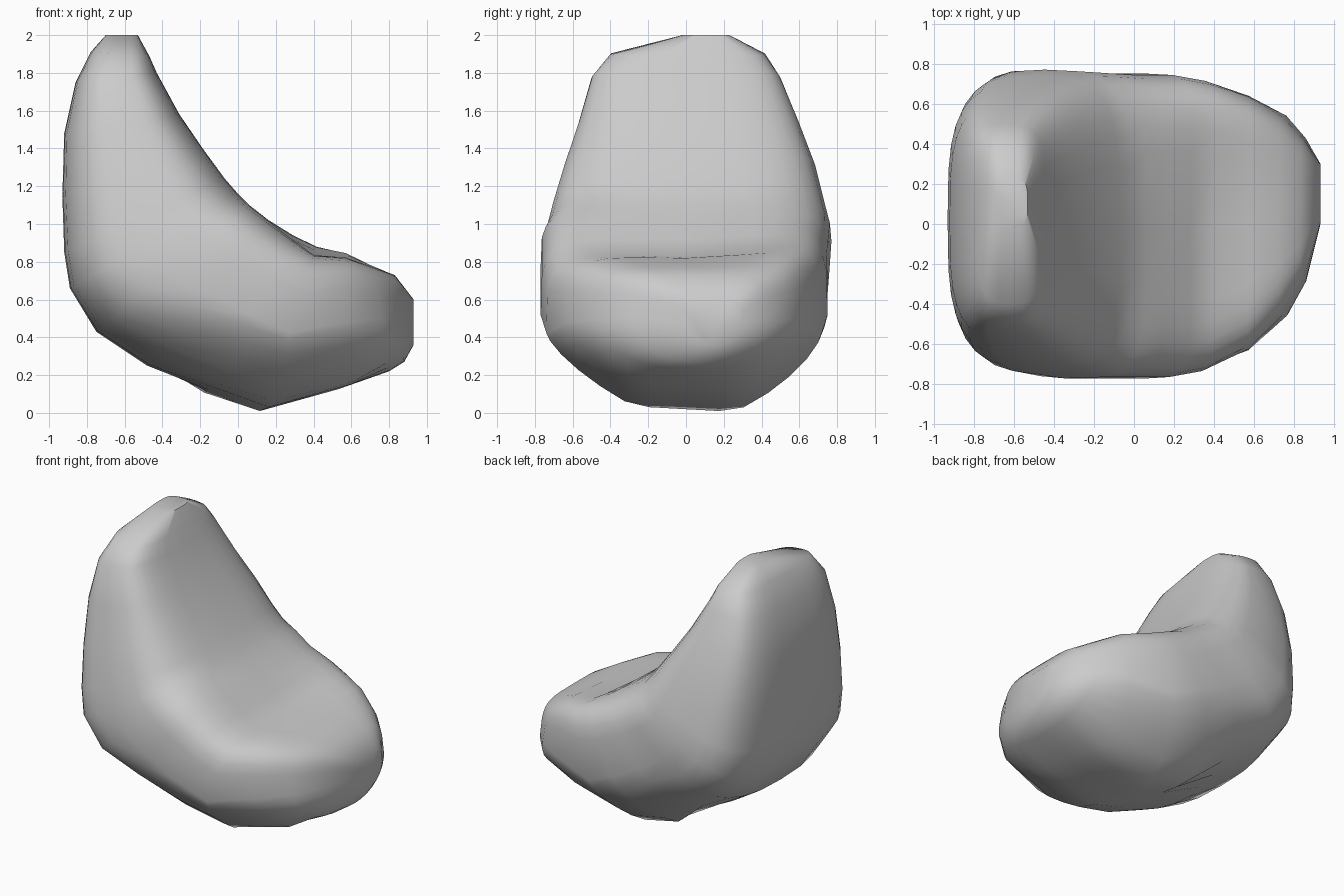
import bpy, bmesh, math

if "Cube" in bpy.data.objects:
    bpy.data.objects.remove(bpy.data.objects["Cube"])

SIDES = 32
# Sections along the slouched body, from backrest top to seat front:
# inner x, inner z, outer x, outer z, low y, high y
SECTIONS = [
    (-0.53, 2.00, -0.70, 2.00, -0.02, 0.23),
    (-0.47, 1.89, -0.78, 1.91, -0.40, 0.42),
    (-0.43, 1.80, -0.86, 1.75, -0.50, 0.50),
    (-0.31, 1.58, -0.92, 1.48, -0.57, 0.60),
    (-0.18, 1.39, -0.93, 1.15, -0.65, 0.69),
    (-0.07, 1.24, -0.92, 0.85, -0.71, 0.74),
    (0.00, 1.16, -0.89, 0.66, -0.74, 0.77),
    (0.06, 1.10, -0.75, 0.43, -0.77, 0.76),
    (0.16, 1.02, -0.48, 0.25, -0.77, 0.75),
    (0.28, 0.92, -0.15, 0.12, -0.77, 0.75),
    (0.40, 0.83, 0.14, 0.02, -0.74, 0.72),
    (0.57, 0.82, 0.57, 0.14, -0.63, 0.64),
    (0.72, 0.77, 0.80, 0.22, -0.46, 0.54),
    (0.83, 0.73, 0.88, 0.27, -0.29, 0.43),
    (0.93, 0.60, 0.93, 0.36, 0.00, 0.30),
]


def power(value, n):
    return math.copysign(abs(value) ** (2 / n), value)


def roundness(i, inner, plus):
    """Squareness of the section corner."""
    if inner:
        return 3.4 if i < 7 else 4.5
    if i < 7:
        return 3.3
    return {7: 2.7, 8: 2.0, 9: 1.6, 10: 1.4, 11: 1.6}.get(i, 2.0)


# Bean-shaped chair body, lofted through rounded sections
bm = bmesh.new()
rings = []
for i, (ix, iz, ox, oz, y0, y1) in enumerate(SECTIONS):
    dish = max(0, 1 - abs(i - 10.2) / 2.5)
    ring = []
    for k in range(SIDES):
        a = 2 * math.pi * k / SIDES
        n = roundness(i, math.cos(a) > 0, math.sin(a) > 0)
        u = power(math.sin(a), n)
        w = power(math.cos(a), n)
        skew = 0
        if w > 0:                       # raised seat rims
            w += dish * (0.4 if u > 0 else 0.1) * u * u * w
        elif 8 < i < 12:                # flattened, slightly tilted underside
            w = max(w, -0.82) / 0.82
            skew = u * w
        t = (1 - w) / 2
        y = (y0 + y1) / 2 + u * (y1 - y0) / 2
        x = ix + (ox - ix) * t + 0.1 * skew
        z = iz + (oz - iz) * t + 0.04 * skew
        ring.append(bm.verts.new((x, y, max(z, 0))))
    rings.append(ring)
for a, b in zip(rings, rings[1:]):
    for k in range(SIDES):
        j = (k + 1) % SIDES
        bm.faces.new((a[k], a[j], b[j], b[k]))
bm.faces.new(rings[0])
bm.faces.new(rings[-1])
bmesh.ops.recalc_face_normals(bm, faces=bm.faces)

mesh = bpy.data.meshes.new("lounge_seat")
bm.to_mesh(mesh)
bm.free()
seat = bpy.data.objects.new("lounge_seat", mesh)
bpy.context.collection.objects.link(seat)
bpy.context.view_layer.objects.active = seat
seat.select_set(True)
bpy.ops.object.shade_smooth_by_angle(angle=math.radians(50))
